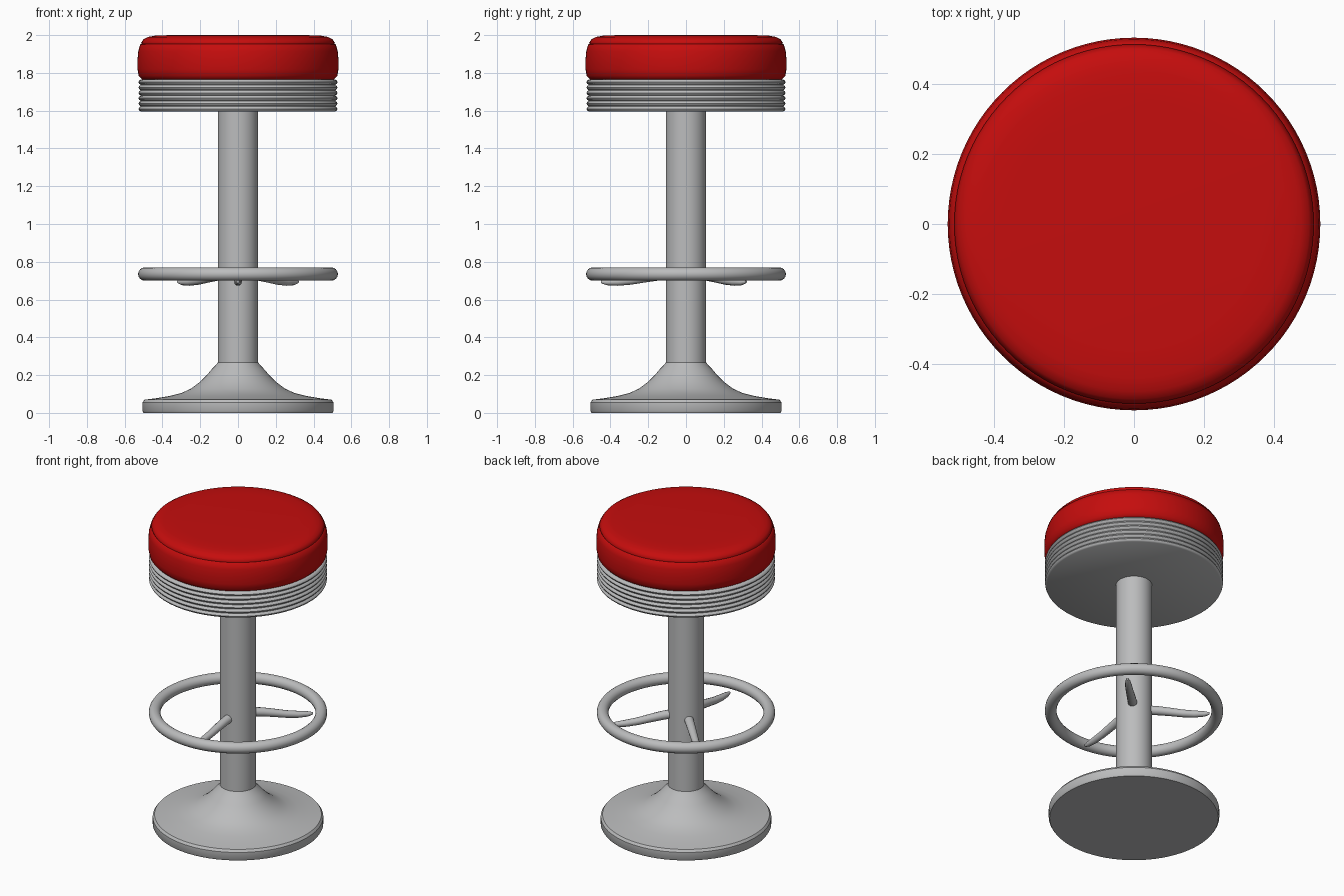
import bpy, bmesh, math
from mathutils import Matrix, Vector

cube = bpy.data.objects.get("Cube")
if cube:
    bpy.data.objects.remove(cube, do_unlink=True)


def material(name, color):
    m = bpy.data.materials.new(name)
    m.use_nodes = True
    m.diffuse_color = color
    m.node_tree.nodes["Principled BSDF"].inputs["Base Color"].default_value = color
    return m


red = material("red_vinyl", (0.56, 0.004, 0.004, 1))
metal = material("brushed_metal", (0.5, 0.505, 0.51, 1))


def finish(bm, name, mat, angle=35):
    bmesh.ops.recalc_face_normals(bm, faces=bm.faces)
    mesh = bpy.data.meshes.new(name)
    bm.to_mesh(mesh)
    bm.free()
    obj = bpy.data.objects.new(name, mesh)
    bpy.context.collection.objects.link(obj)
    mesh.materials.append(mat)
    bpy.ops.object.select_all(action="DESELECT")
    obj.select_set(True)
    bpy.context.view_layer.objects.active = obj
    bpy.ops.object.shade_smooth_by_angle(angle=math.radians(angle))
    return obj


def lathe(name, profile, mat, steps=72, closed=False, angle=35):
    """Spin a (radius, height) profile round the z axis."""
    bm = bmesh.new()
    verts = [bm.verts.new((r, 0, z)) for r, z in profile]
    pairs = list(zip(verts, verts[1:]))
    if closed:
        pairs.append((verts[-1], verts[0]))
    edges = [bm.edges.new(p) for p in pairs]
    bmesh.ops.spin(bm, geom=verts + edges, cent=(0, 0, 0), axis=(0, 0, 1),
                   angle=math.tau, steps=steps)
    bmesh.ops.remove_doubles(bm, verts=bm.verts, dist=0.0005)
    return finish(bm, name, mat, angle)


# Pedestal: flat disc rim with a bell flare
lathe("pedestal_base", [(0, 0), (0.5, 0), (0.506, 0.01), (0.506, 0.055), (0.495, 0.07),
                        (0.43, 0.078), (0.36, 0.09), (0.3, 0.105), (0.25, 0.128),
                        (0.2, 0.165), (0.165, 0.2), (0.14, 0.23), (0.12, 0.25),
                        (0.105, 0.27), (0, 0.27)], metal)

# Column
lathe("column", [(0, 0.2), (0.107, 0.2), (0.107, 1.61), (0, 1.61)], metal, 48)

# Ribbed metal band under the cushion
ribs, low, high = 6, 1.595, 1.765
pitch = (high - low) / ribs
band = [(0, low)]
for i in range(ribs):
    for t, bulge in ((0.02, 0), (0.2, 0.008), (0.5, 0.012), (0.8, 0.008), (0.98, 0)):
        band.append((0.515 + bulge, low + (i + t) * pitch))
band += [(0.5, high), (0, high)]
lathe("ribbed_band", band, metal, 96)

# Cushion with a seam just below its rounded top edge
lathe("seat_cushion", [(0, 1.76), (0.5, 1.76), (0.515, 1.772), (0.526, 1.785),
                       (0.532, 1.82), (0.532, 1.87), (0.528, 1.915), (0.518, 1.95),
                       (0.511, 1.954), (0.513, 1.96), (0.5, 1.978), (0.478, 1.99),
                       (0.44, 1.997), (0.36, 2.0), (0, 2.0)], red, 96, angle=60)

# Foot ring
tube = [(0.494 + 0.035 * math.cos(a), 0.735 + 0.035 * math.sin(a))
        for a in (math.tau * k / 16 for k in range(16))]
lathe("foot_ring", tube, metal, 96, closed=True)


# Tapered spokes that droop from the column towards the ring
def spoke(name, direction):
    stations = [(0.08, 0.735, 0.028), (0.15, 0.727, 0.027), (0.22, 0.715, 0.025),
                (0.29, 0.702, 0.023), (0.36, 0.694, 0.021), (0.42, 0.692, 0.016),
                (0.45, 0.694, 0.007)]
    bm = bmesh.new()
    sides = 12
    rings = []
    for r, z, rad in stations:
        rings.append([bm.verts.new((r, rad * math.cos(a), z + rad * math.sin(a)))
                      for a in (math.tau * k / sides for k in range(sides))])
    for a, b in zip(rings, rings[1:]):
        for k in range(sides):
            n = (k + 1) % sides
            bm.faces.new((a[k], a[n], b[n], b[k]))
    bm.faces.new(rings[0])
    bm.faces.new(rings[-1])
    bm.transform(Matrix.Rotation(math.radians(direction), 4, "Z"))
    finish(bm, name, metal, 50)


for label, direction in (("front", -90), ("back_left", 45), ("back_right", 135)):
    spoke(label + "_spoke", direction)
